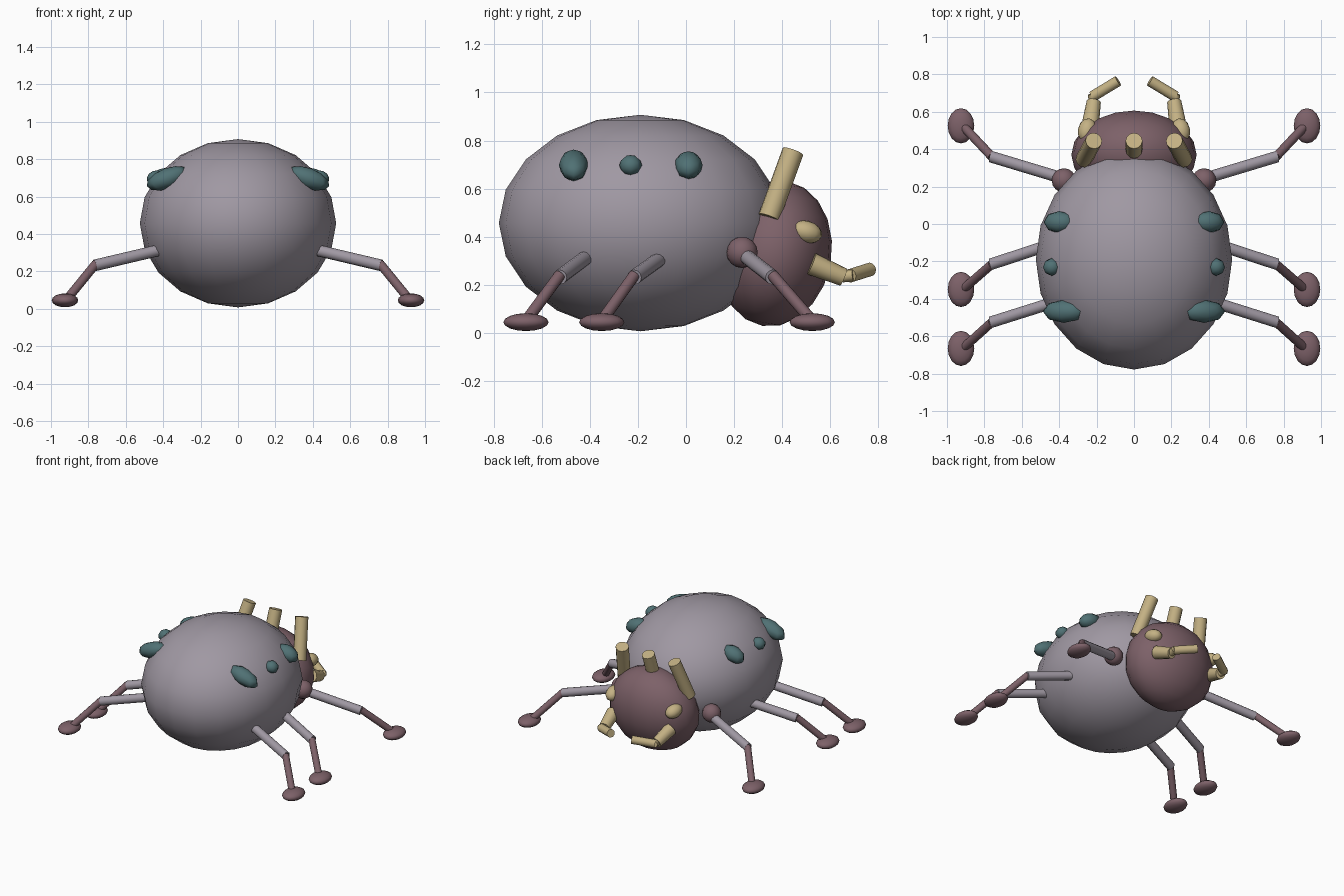
import bpy, math
from mathutils import Vector

if "Cube" in bpy.data.objects:
    bpy.data.objects.remove(bpy.data.objects["Cube"])


def material(name, rgb):
    m = bpy.data.materials.new(name)
    m.diffuse_color = (*rgb, 1)
    m.use_nodes = True
    m.node_tree.nodes["Principled BSDF"].inputs["Base Color"].default_value = m.diffuse_color
    return m


GREY = material("mauve_grey", (0.35, 0.315, 0.365))
PLUM = material("dusty_plum", (0.205, 0.12, 0.14))
TAN = material("sand_tan", (0.55, 0.44, 0.23))
TEAL = material("dark_teal", (0.08, 0.165, 0.175))


def finish(name, mat, angle):
    ob = bpy.context.object
    ob.name = name
    ob.data.materials.append(mat)
    bpy.ops.object.transform_apply(location=False, rotation=False, scale=True)
    bpy.ops.object.shade_smooth_by_angle(angle=math.radians(angle))
    return ob


def ellipsoid(name, mat, center, radii, rot=(0, 0, 0), seg=20, rings=10):
    bpy.ops.mesh.primitive_uv_sphere_add(
        segments=seg, ring_count=rings, location=center,
        rotation=[math.radians(a) for a in rot])
    bpy.context.object.scale = radii
    return finish(name, mat, 80)


def rod(name, mat, a, b, r1, r2=None):
    a, b = Vector(a), Vector(b)
    d = b - a
    bpy.ops.mesh.primitive_cone_add(
        vertices=12, radius1=r1, radius2=r1 if r2 is None else r2,
        depth=d.length, location=(a + b) / 2,
        rotation=d.to_track_quat('Z', 'Y').to_euler())
    return finish(name, mat, 40)


# Body and head
ellipsoid("body", GREY, (0, -0.19, 0.457), (0.525, 0.588, 0.45))
ellipsoid("head", PLUM, (0, 0.37, 0.33), (0.335, 0.235, 0.305), (-10, 0, 0))

# Central horn
rod("horn_center", TAN, (0, 0.345, 0.48), (0, 0.445, 0.755), 0.045)

for side, s in (("right", 1), ("left", -1)):
    # Legs: position, start of the thigh, knee, foot along y
    for pos, y0, y1, y2 in (("front", 0.25, 0.36, 0.525),
                            ("middle", -0.095, -0.215, -0.35),
                            ("rear", -0.41, -0.525, -0.665)):
        tag = f"{pos}_{side}"
        rod("upper_leg_" + tag, GREY, (s * 0.40, y0, 0.318),
            (s * 0.765, y1, 0.232), 0.031)
        rod("lower_leg_" + tag, PLUM, (s * 0.76, y1, 0.24),
            (s * 0.915, y2, 0.05), 0.024)
        ellipsoid("foot_" + tag, PLUM, (s * 0.925, y2, 0.045),
                  (0.071, 0.094, 0.037), seg=16, rings=8)
    ellipsoid("hip_" + side, PLUM, (s * 0.375, 0.233, 0.335),
              (0.065, 0.065, 0.065), seg=16, rings=8)

    # Spots on the flanks
    for pos, x, y, length, r in (("rear", 0.375, -0.467, 0.12, 0.055),
                                 ("middle", 0.44, -0.23, 0.048, 0.042),
                                 ("front", 0.40, 0.01, 0.088, 0.053)):
        ellipsoid(f"spot_{pos}_{side}", TEAL, (s * x, y, 0.697),
                  (length, r * 1.12, r), (0, s * 20, 0), seg=8, rings=6)

    # Side horn, eye and two-part mandible
    rod("horn_" + side, TAN, (s * 0.268, 0.345, 0.48),
        (s * 0.215, 0.445, 0.755), 0.045)
    ellipsoid("eye_" + side, TAN, (s * 0.25, 0.50, 0.42),
              (0.05, 0.068, 0.046), (-15, 0, s * 10), seg=12, rings=8)
    rod("mandible_base_" + side, TAN, (s * 0.235, 0.52, 0.288),
        (s * 0.215, 0.655, 0.232), 0.047, 0.038)
    rod("mandible_joint_" + side, TAN, (s * 0.215, 0.65, 0.235),
        (s * 0.223, 0.695, 0.24), 0.025)
    rod("mandible_tip_" + side, TAN, (s * 0.222, 0.682, 0.238),
        (s * 0.085, 0.765, 0.264), 0.029)
